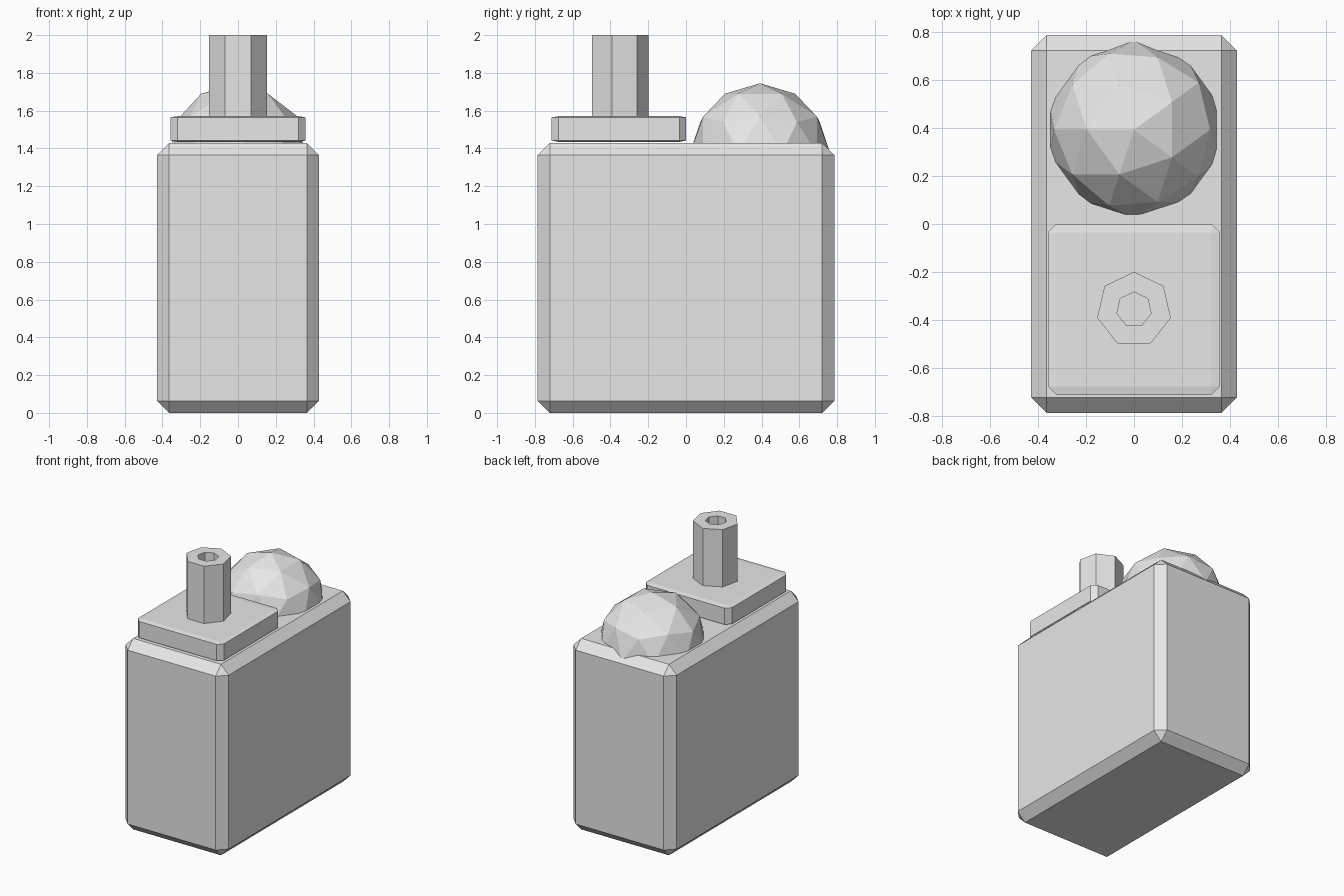
import bpy, bmesh, math
from mathutils import Matrix

if "Cube" in bpy.data.objects:
    bpy.data.objects.remove(bpy.data.objects["Cube"], do_unlink=True)

grey = bpy.data.materials.new("light_grey")
grey.use_nodes = True
grey.diffuse_color = (0.8, 0.8, 0.8, 1)
grey.node_tree.nodes["Principled BSDF"].inputs["Base Color"].default_value = (0.8, 0.8, 0.8, 1)


def finish(bm, name):
    """Turn a bmesh into a flat-shaded grey object."""
    bmesh.ops.recalc_face_normals(bm, faces=bm.faces)
    mesh = bpy.data.meshes.new(name)
    bm.to_mesh(mesh)
    bm.free()
    mesh.materials.append(grey)
    obj = bpy.data.objects.new(name, mesh)
    bpy.context.collection.objects.link(obj)
    return obj


def chamfered_box(name, size, centre, width, stretch=(1, 1, 1)):
    """Box with one-step chamfers; stretch scales the finished shape."""
    bm = bmesh.new()
    bmesh.ops.create_cube(bm, size=1)
    bmesh.ops.scale(bm, vec=size, verts=bm.verts)
    bmesh.ops.bevel(bm, geom=list(bm.edges), offset=width, segments=1,
                    affect='EDGES', profile=0.5)
    bmesh.ops.scale(bm, vec=stretch, verts=bm.verts)
    bmesh.ops.translate(bm, vec=centre, verts=bm.verts)
    return finish(bm, name)


def tube(name, sides, outer, inner, bottom, top, centre):
    """Faceted pipe: a closed rectangular section carried round its axis."""
    bm = bmesh.new()
    section = [(outer, bottom), (outer, top), (inner, top), (inner, bottom)]
    rings = []
    for k in range(sides):
        a = math.pi / 2 + math.tau * k / sides
        rings.append([bm.verts.new((centre[0] + r * math.cos(a),
                                    centre[1] + r * math.sin(a), z))
                      for r, z in section])
    for k, ring in enumerate(rings):
        after = rings[(k + 1) % sides]
        for i in range(len(section)):
            j = (i + 1) % len(section)
            bm.faces.new((ring[i], after[i], after[j], ring[j]))
    return finish(bm, name)


# Main block
chamfered_box("body", (0.856, 1.57, 1.43), (0, 0, 0.715), 0.064)

# Thin plate on the front half, its chamfer flattened with its height
chamfered_box("top_plate", (2, 2, 2), (0, -0.355, 1.503), 0.1,
              stretch=(0.357, 0.356, 0.068))

# Seven-sided hollow post on the plate
tube("post", 7, 0.157, 0.073, 1.56, 2.0, (0, -0.356))

# Faceted ball half sunk in the rear half
ball = bmesh.new()
bmesh.ops.create_icosphere(
    ball, subdivisions=2, radius=0.372,
    matrix=Matrix.Translation((0, 0.392, 1.373)) @ Matrix.Rotation(math.pi, 4, 'Z'))
finish(ball, "dome")
